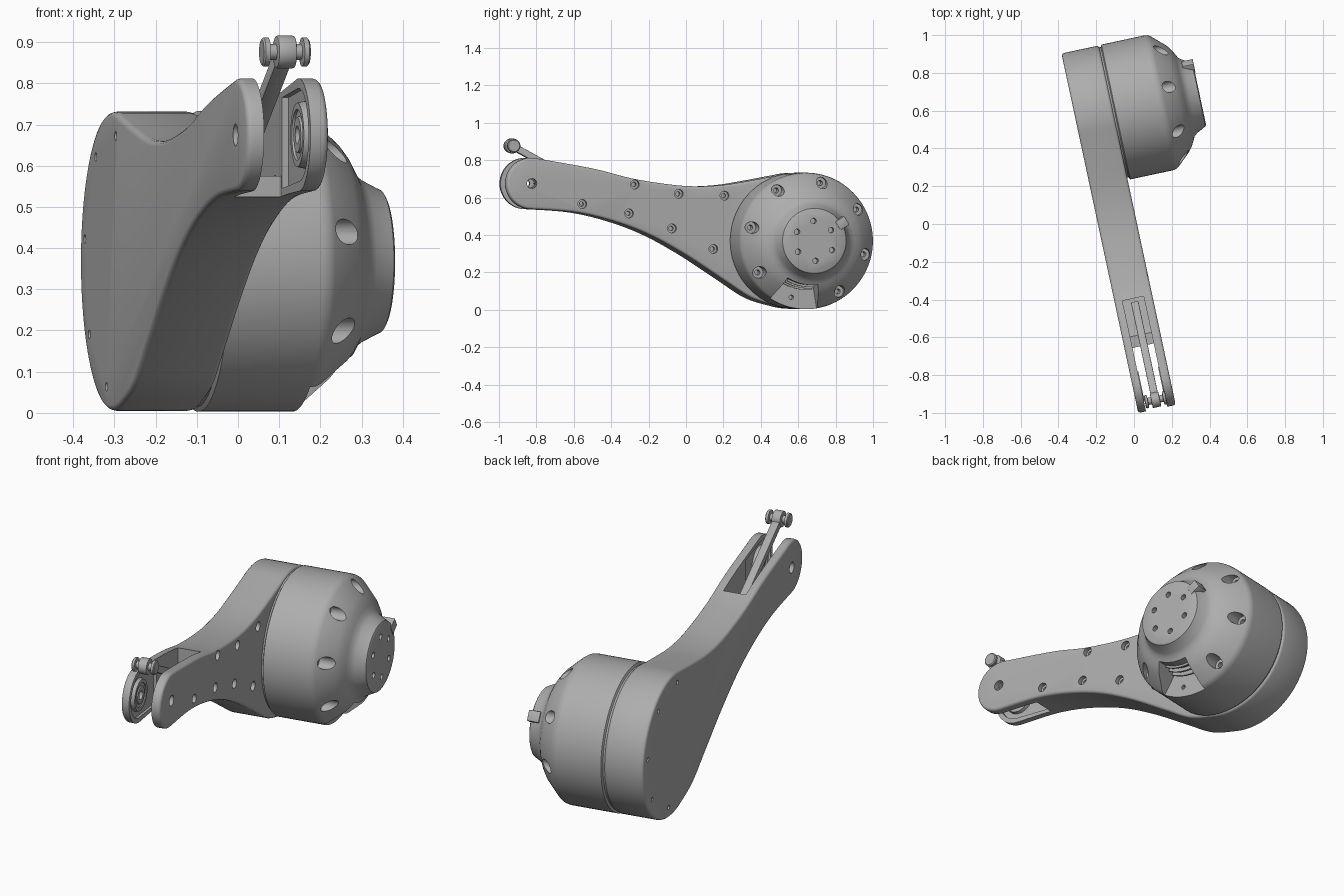
import bpy, bmesh, math
from math import sin, cos, radians

cube = bpy.data.objects.get("Cube")
if cube:
    bpy.data.objects.remove(cube)

YAW = radians(12.06)          # whole assembly is turned about z
MOTOR = (0.6, 0.368)          # motor axis (y, z)
TIP = (-0.846, 0.675)         # arm end pivot (y, z)
OUT, IN = -0.187, 0.016       # arm side planes (x)

grey = bpy.data.materials.new("satin_grey")
grey.use_nodes = True
grey.diffuse_color = (0.42, 0.42, 0.42, 1)
grey.node_tree.nodes["Principled BSDF"].inputs["Base Color"].default_value = (0.42, 0.42, 0.42, 1)


def finish(name, bm):
    bmesh.ops.recalc_face_normals(bm, faces=bm.faces)
    mesh = bpy.data.meshes.new(name)
    bm.to_mesh(mesh)
    bm.free()
    mesh.materials.append(grey)
    obj = bpy.data.objects.new(name, mesh)
    obj.rotation_euler.z = YAW
    bpy.context.collection.objects.link(obj)
    return obj


def prism(name, pts, x0, x1):
    """Side outline (y, z) extruded along x."""
    bm = bmesh.new()
    face = bm.faces.new([bm.verts.new((x0, y, z)) for y, z in pts])
    ext = bmesh.ops.extrude_face_region(bm, geom=[face])
    verts = [g for g in ext["geom"] if isinstance(g, bmesh.types.BMVert)]
    bmesh.ops.translate(bm, vec=(x1 - x0, 0, 0), verts=verts)
    return finish(name, bm)


def lathe(name, profile, centre, n=32, ring=False):
    """Profile (x, radius) turned about an axis parallel to x."""
    bm = bmesh.new()
    rows = [[bm.verts.new((x, centre[0] + r * cos(math.tau * i / n),
                           centre[1] + r * sin(math.tau * i / n)))
             for i in range(n)] for x, r in profile]
    pairs = list(zip(rows, rows[1:]))
    if ring:
        pairs.append((rows[-1], rows[0]))
    else:
        bm.faces.new(rows[0])
        bm.faces.new(rows[-1])
    for a, b in pairs:
        for i in range(n):
            j = (i + 1) % n
            bm.faces.new((a[i], a[j], b[j], b[i]))
    return finish(name, bm)


def rod(name, x0, x1, r, centre, n=24):
    return lathe(name, [(x0, r), (x1, r)], centre, n)


def polar(centre, r, deg):
    return centre[0] + r * cos(radians(deg)), centre[1] + r * sin(radians(deg))


def arc(centre, r, a0, a1, n):
    return [polar(centre, r, a0 + (a1 - a0) * i / n) for i in range(n + 1)]


def smooth_path(p, steps=6):
    """Catmull-Rom curve through the points."""
    q = [p[0]] + p + [p[-1]]
    out = []
    for a, b, c, d in zip(q, q[1:], q[2:], q[3:]):
        for s in range(steps):
            t = s / steps
            out.append(tuple(0.5 * (2 * b[k] + (c[k] - a[k]) * t
                       + (2 * a[k] - 5 * b[k] + 4 * c[k] - d[k]) * t * t
                       + (3 * b[k] - a[k] - 3 * c[k] + d[k]) * t ** 3) for k in (0, 1)))
    return out + [p[-1]]


def bevel(obj, width, segments=3):
    mod = obj.modifiers.new("bevel", "BEVEL")
    mod.width, mod.segments = width, segments
    mod.limit_method, mod.angle_limit = "ANGLE", radians(50)


def bake(obj, cutters=()):
    """Apply modifiers and cuts, then shade."""
    for c in cutters:
        c.hide_render = True
        mod = obj.modifiers.new("cut", "BOOLEAN")
        mod.operation, mod.solver, mod.object = "DIFFERENCE", "EXACT", c
    bpy.context.view_layer.update()
    mesh = bpy.data.meshes.new_from_object(obj.evaluated_get(bpy.context.evaluated_depsgraph_get()))
    obj.modifiers.clear()
    obj.data = mesh
    for c in cutters:
        bpy.data.objects.remove(c)
    bpy.ops.object.select_all(action="DESELECT")
    obj.select_set(True)
    bpy.context.view_layer.objects.active = obj
    bpy.ops.object.shade_smooth_by_angle(angle=radians(32))


# Arm: round tip, curved neck, large round base
top = smooth_path([polar(TIP, 0.137, 82), (-0.51, 0.755), (-0.3, 0.703), (-0.1, 0.671),
                   (0.05, 0.66), (0.2, 0.667), (0.36, 0.692), polar(MOTOR, 0.363, 104)])
under = smooth_path([polar(MOTOR, 0.363, -104), (0.36, 0.062), (0.2, 0.163), (0, 0.292),
                     (-0.2, 0.4), (-0.4, 0.474), (-0.61, 0.521), polar(TIP, 0.137, 265)])
base = arc(MOTOR, 0.363, 104, -104, 44)[1:-1]
tip = arc(TIP, 0.137, 265, 82, 24)[1:-1]
arm = prism("arm", top + base + under + tip, OUT, IN)
bevel(arm, 0.014)

# Slot between the two tip plates, with a floor left at its rear
cuts = [prism("slot_cutter", [(-1.1, 0.3), (-0.64, 0.3), (-0.64, 0.575), (-0.58, 0.575),
                              (-0.55, 0.545), (-0.385, 0.515), (-0.385, 1), (-1.1, 1)], -0.145, -0.03)]
# Shallow pockets behind a rim on the inner plate faces
cuts.append(prism("pocket_cutter", arc(TIP, 0.113, 85, 265, 24)
                  + [(-0.65, 0.545), (-0.65, 0.765)], -0.16, -0.014))
cuts.append(rod("pivot_cutter", -0.3, 0.1, 0.027, TIP))
# Counterbored screw holes on the motor side
for y, z in [(-0.57, 0.565), (-0.315, 0.515), (-0.283, 0.67), (-0.08, 0.435),
             (-0.043, 0.62), (0.146, 0.325), (0.207, 0.61)]:
    cuts.append(lathe("screw_cutter", [(-0.03, 0.012), (-0.008, 0.012), (-0.008, 0.024),
                                       (0.1, 0.024)], (y, z), 20))
# Small holes on the outer side of the base
for k in range(5):
    cuts.append(rod("pin_cutter", -0.3, OUT + 0.03, 0.011, polar(MOTOR, 0.309, 100 - 45 * k), 16))
bake(arm, cuts)

# Bearings on both plates
for name, x0, x1 in (("bearing_left", -0.016, -0.034), ("bearing_right", -0.158, -0.141)):
    step = (x1 - x0) * 0.3
    bake(lathe(name, [(x0, 0.082), (x1, 0.078), (x1, 0.062), (x1 - step, 0.06), (x1 - step, 0.045),
                      (x1, 0.043), (x1, 0.022), (x0, 0.022)], TIP, 40, ring=True))

# Motor housing: drum, rounded shoulder, cone and raised hub
motor = lathe("motor_housing", [(0.012, 0.352), (0.024, 0.354), (0.03, 0.365), (0.262, 0.365),
                                (0.28, 0.362), (0.294, 0.353), (0.365, 0.288), (0.385, 0.262),
                                (0.4, 0.235), (0.412, 0.212), (0.43, 0.198), (0.465, 0.18),
                                (0.478, 0.174), (0.483, 0.165)], MOTOR, 96)
cuts = []
for k in range(8):
    if k != 4:
        cuts.append(lathe("bolt_cutter", [(0.23, 0.014), (0.283, 0.014), (0.283, 0.031),
                                          (0.6, 0.031)], polar(MOTOR, 0.318, 77 + 45 * k), 24))
for k in range(6):
    cuts.append(rod("hub_hole_cutter", 0.45, 0.6, 0.015, polar(MOTOR, 0.107, 93 + 60 * k), 16))
# Cable recess at the bottom of the cone
cuts.append(prism("recess_cutter", arc(MOTOR, 0.235, 237, 279, 10)
                  + arc(MOTOR, 0.45, 279, 237, 10), 0.264, 0.6))
cuts.append(rod("recess_hole_cutter", 0.23, 0.3, 0.012, polar(MOTOR, 0.312, 255), 16))
bake(motor, cuts)

# Thin plates stepping up the inner wall of the recess
for k in range(3):
    bake(prism("recess_fin", arc(MOTOR, 0.23, 240, 276, 10)
               + arc(MOTOR, 0.262 - 0.008 * k, 276, 240, 10), 0.285 + 0.03 * k, 0.295 + 0.03 * k))

# Index tab on the hub
c, s = cos(radians(32)), sin(radians(32))
tab = prism("hub_tab", [(MOTOR[0] + c * r - s * t, MOTOR[1] + s * r + c * t)
                        for r, t in ((0.15, -0.027), (0.208, -0.027), (0.208, 0.027), (0.15, 0.027))],
            0.425, 0.486)
bevel(tab, 0.004, 2)
bake(tab)

# Push rod with an eye and a flanged cross pin
EYE = (-0.934, 0.876)
MID = -0.083
slope = math.atan2(-0.275, 0.51)
nx, nz = -sin(slope) * 0.018, cos(slope) * 0.018
end = (-0.41, EYE[1] + (-0.41 - EYE[0]) * math.tan(slope))
link = prism("push_rod", [(EYE[0] + nx, EYE[1] + nz), (end[0] + nx, end[1] + nz),
                          (end[0] - nx, end[1] - nz), (EYE[0] - nx, EYE[1] - nz)], MID - 0.02, MID + 0.02)
bevel(link, 0.004, 2)
bake(link)
eye = rod("rod_eye", MID - 0.023, MID + 0.023, 0.04, EYE, 32)
bevel(eye, 0.005, 2)
bake(eye)
bake(lathe("cross_pin", [(MID - 0.058, 0.03), (MID - 0.054, 0.035), (MID - 0.042, 0.035),
                         (MID - 0.04, 0.019), (MID + 0.04, 0.019), (MID + 0.042, 0.035),
                         (MID + 0.054, 0.035), (MID + 0.058, 0.03)], EYE))
